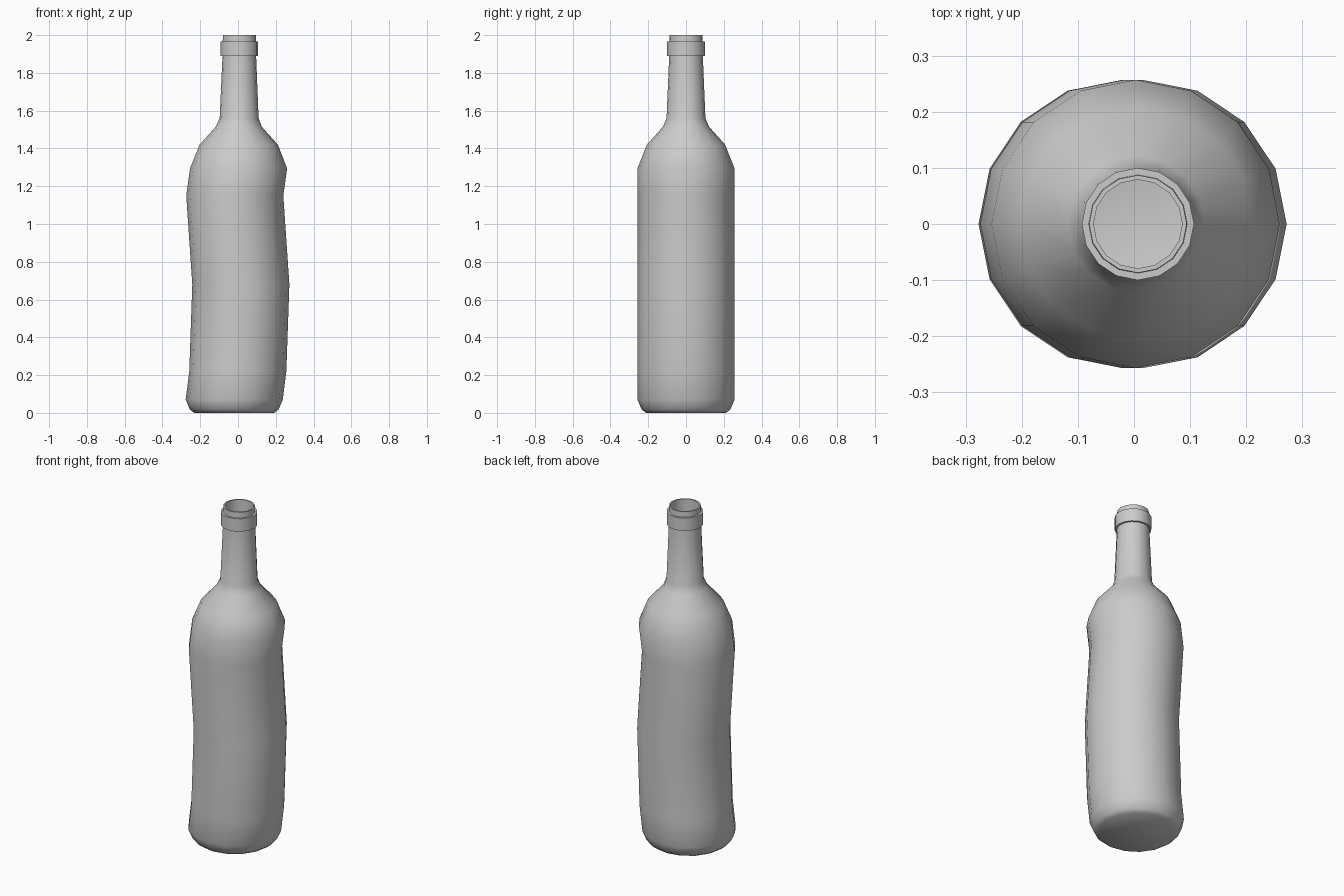
import bpy, bmesh, math

if "Cube" in bpy.data.objects:
    bpy.data.objects.remove(bpy.data.objects["Cube"])

SIDES = 16

# Bottle rings from base to inner lip: (x offset, radius, z)
RINGS = [
    (-0.020, 0.212, 0.000), (-0.020, 0.235, 0.018), (-0.020, 0.257, 0.070),
    (-0.001, 0.257, 0.220), (0.015, 0.257, 0.680), (-0.017, 0.257, 1.150),
    (0.003, 0.257, 1.295), (0.004, 0.207, 1.420), (0.004, 0.122, 1.515),
    (0.006, 0.103, 1.560), (0.007, 0.089, 1.890),
    # raised collar
    (0.007, 0.100, 1.890), (0.007, 0.100, 1.967),
    # lip and inside of the mouth
    (0.007, 0.088, 1.967), (0.007, 0.087, 2.000),
    (0.007, 0.079, 2.000), (0.007, 0.079, 1.870),
]

bm = bmesh.new()


def ring(x, r, z):
    return [bm.verts.new((x + r * math.cos(2 * math.pi * i / SIDES),
                          r * math.sin(2 * math.pi * i / SIDES), z))
            for i in range(SIDES)]


# Skin neighbouring rings, then close the base
loops = [ring(*p) for p in RINGS]
for a, b in zip(loops, loops[1:]):
    for i in range(SIDES):
        j = (i + 1) % SIDES
        bm.faces.new((a[i], a[j], b[j], b[i]))
bm.faces.new(loops[0][::-1])

mesh = bpy.data.meshes.new("bottle")
bm.to_mesh(mesh)
bm.free()
bottle = bpy.data.objects.new("bottle", mesh)
bpy.context.collection.objects.link(bottle)

# Smooth glass with crisp base, collar and lip edges
bpy.context.view_layer.objects.active = bottle
bottle.select_set(True)
bpy.ops.object.shade_smooth_by_angle(angle=math.radians(45))
